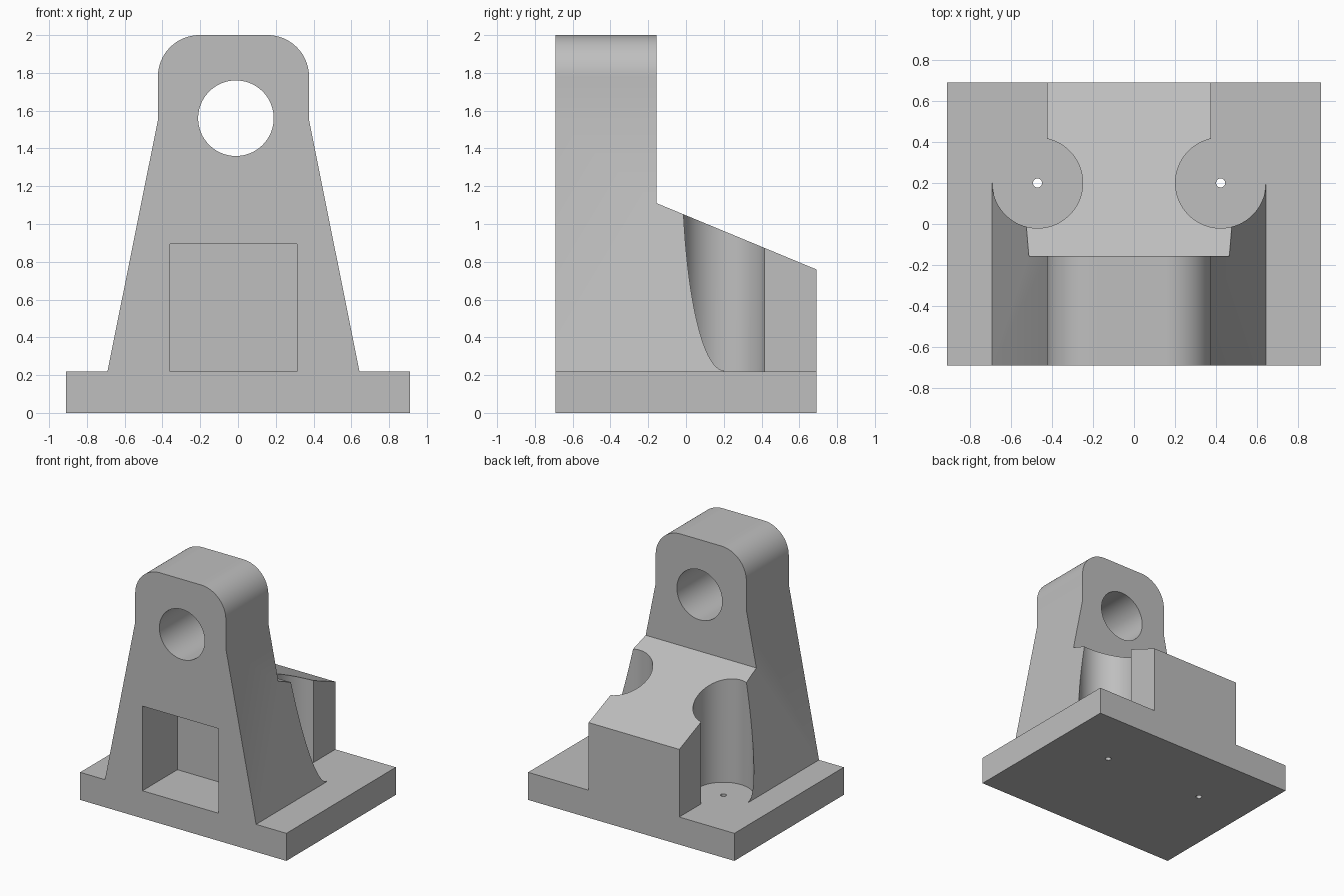
import bpy, bmesh, math
from mathutils import Vector

cube = bpy.data.objects.get("Cube")
if cube:
    bpy.data.objects.remove(cube, do_unlink=True)

grey = bpy.data.materials.new("machined grey")
grey.use_nodes = True
colour = (0.52, 0.52, 0.52, 1)
grey.diffuse_color = colour
grey.node_tree.nodes["Principled BSDF"].inputs["Base Color"].default_value = colour


def prism(name, points, depth):
    """Closed solid: a planar outline of 3D points swept along depth."""
    bm = bmesh.new()
    face = bm.faces.new([bm.verts.new(p) for p in points])
    swept = bmesh.ops.extrude_face_region(bm, geom=[face])["geom"]
    bmesh.ops.translate(bm, vec=Vector(depth),
                        verts=[v for v in swept if isinstance(v, bmesh.types.BMVert)])
    bmesh.ops.recalc_face_normals(bm, faces=bm.faces)
    mesh = bpy.data.meshes.new(name)
    bm.to_mesh(mesh)
    bm.free()
    mesh.materials.append(grey)
    obj = bpy.data.objects.new(name, mesh)
    bpy.context.collection.objects.link(obj)
    return obj


def box(name, x0, x1, y0, y1, z0, z1):
    return prism(name, [(x0, y0, z0), (x1, y0, z0), (x1, y1, z0), (x0, y1, z0)],
                 (0, 0, z1 - z0))


def arc(cx, cy, r, start, end, steps):
    angles = [math.radians(start + (end - start) * i / steps) for i in range(steps + 1)]
    return [(cx + r * math.cos(a), cy + r * math.sin(a)) for a in angles]


def circle(cx, cy, r, steps=96):
    return arc(cx, cy, r, 0, 360, steps)[:-1]


def cut(target, cutter):
    cutter.hide_render = True
    mod = target.modifiers.new("cut", "BOOLEAN")
    mod.operation, mod.solver, mod.object = "DIFFERENCE", "EXACT", cutter
    bpy.context.view_layer.update()
    mesh = bpy.data.meshes.new_from_object(
        target.evaluated_get(bpy.context.evaluated_depsgraph_get()))
    target.modifiers.clear()
    target.data = mesh
    bpy.data.objects.remove(cutter, do_unlink=True)


BACK, FLOOR, MID = 0.69, 0.22, -0.024   # rear face, plate top, upright centre
HALF, FOOT, ROUND = 0.4, 0.667, 0.22    # neck and foot half widths, corner radius

# Base plate and tapered upright share one outline
outline = [(-0.91, 0), (0.91, 0), (0.91, FLOOR), (MID + FOOT, FLOOR), (MID + HALF, 1.55)]
outline += arc(MID + HALF - ROUND, 2 - ROUND, ROUND, 0, 90, 20)
outline += arc(MID - HALF + ROUND, 2 - ROUND, ROUND, 90, 180, 20)
outline += [(MID - HALF, 1.55), (MID - FOOT, FLOOR), (-0.91, FLOOR)]
bracket = prism("bearing_bracket", [(x, -BACK, z) for x, z in outline], (0, 2 * BACK, 0))

# Sloping rear rib
slope = [(-0.155, 1.11), (0.8, 0.714), (0.8, 2.2), (-0.155, 2.2)]
cut(bracket, prism("slope_cutter", [(-1, y, z) for y, z in slope], (2, 0, 0)))

# Narrow rear block, bolt head clearances and bolt holes on both sides
for side in (-1, 1):
    inner, outer = MID + side * HALF, side * 1.2
    bolt_x = MID + side * 0.446
    cut(bracket, box("side_cutter", min(inner, outer), max(inner, outer),
                     0.2, 1, FLOOR, 1.5))
    cut(bracket, prism("clearance_cutter",
                       [(x, y, FLOOR) for x, y in circle(bolt_x, 0.2, 0.22)], (0, 0, 1.5)))
    cut(bracket, prism("bolt_cutter",
                       [(x, y, -0.1) for x, y in circle(bolt_x, 0.2, 0.022, 32)],
                       (0, 0, 0.5)))

# Shaft bore through the top and square pocket in the front
cut(bracket, prism("bore_cutter",
                   [(x, -1, z) for x, z in circle(-0.011, 1.56, 0.2)], (0, 2, 0)))
cut(bracket, box("pocket_cutter", -0.36, 0.312, -1, -0.25, FLOOR, 0.895))

# Smooth the rounded surfaces, keep edges sharp
bpy.ops.object.select_all(action="DESELECT")
bracket.select_set(True)
bpy.context.view_layer.objects.active = bracket
bpy.ops.object.shade_smooth_by_angle(angle=math.radians(25))
